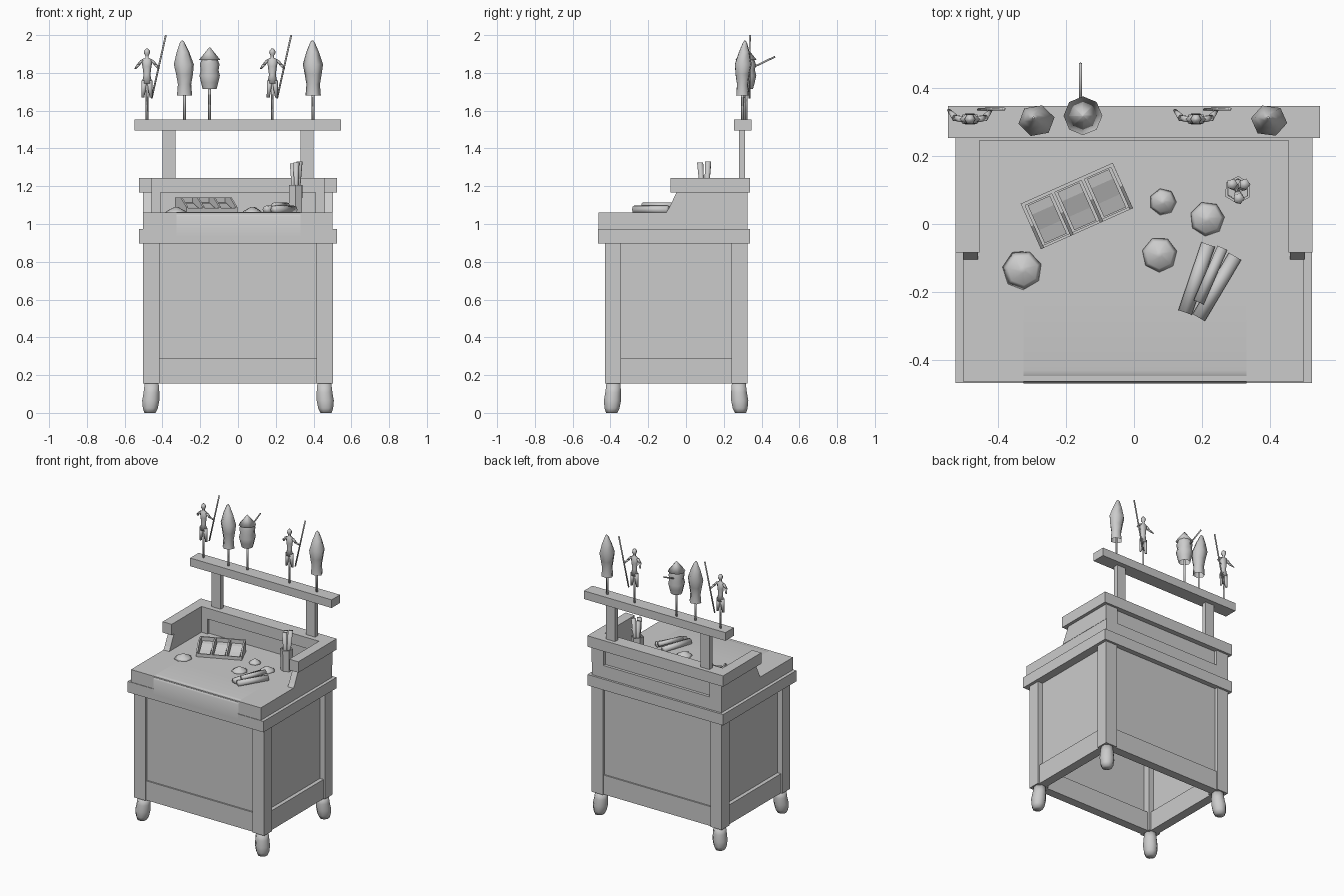
import bpy, bmesh, math
from mathutils import Vector, Matrix

if "Cube" in bpy.data.objects:
    bpy.data.objects.remove(bpy.data.objects["Cube"], do_unlink=True)

grey = bpy.data.materials.new("plain grey")
grey.use_nodes = True
COLOUR = (0.6, 0.6, 0.6, 1)
grey.diffuse_color = COLOUR
grey.node_tree.nodes["Principled BSDF"].inputs["Base Color"].default_value = COLOUR


def finish(name, bm, smooth=False):
    bmesh.ops.recalc_face_normals(bm, faces=bm.faces)
    mesh = bpy.data.meshes.new(name)
    for face in bm.faces:
        face.smooth = smooth
    bm.to_mesh(mesh)
    bm.free()
    mesh.materials.append(grey)
    obj = bpy.data.objects.new(name, mesh)
    bpy.context.collection.objects.link(obj)
    return obj


def box(name, x, y, z, place=None):
    """Box from (low, high) ranges, optionally moved by a matrix."""
    bm = bmesh.new()
    bmesh.ops.create_cube(bm, size=1)
    for v in bm.verts:
        v.co = [lo + (c + 0.5) * (hi - lo) for c, (lo, hi) in zip(v.co, (x, y, z))]
    if place:
        bm.transform(place)
    return finish(name, bm)


def prism(name, profile, x0, x1, place=None):
    """Extrude a (y, z) profile along x."""
    bm = bmesh.new()
    face = bm.faces.new([bm.verts.new((x0, y, z)) for y, z in profile])
    new = bmesh.ops.extrude_face_region(bm, geom=[face])["geom"]
    bmesh.ops.translate(bm, vec=(x1 - x0, 0, 0),
                        verts=[g for g in new if isinstance(g, bmesh.types.BMVert)])
    if place:
        bm.transform(place)
    return finish(name, bm)


def loft(name, rings, sides=6, smooth=True, cap=True, turn=0.0):
    """Skin rings of (centre, radius, flatness) along a path."""
    bm = bmesh.new()
    axis = Vector(rings[-1][0]) - Vector(rings[0][0])
    rot = Matrix() if axis.xy.length < 0.03 else axis.to_track_quat('Z', 'Y').to_matrix().to_4x4()
    loops = []
    for centre, r, flat in rings:
        angles = [turn + math.tau * i / sides for i in range(sides)]
        loops.append([bm.verts.new(Vector(centre) + rot @ Vector((r * math.cos(a), r * flat * math.sin(a), 0)))
                      for a in angles])
    for a, b in zip(loops, loops[1:]):
        for i in range(sides):
            j = (i + 1) % sides
            bm.faces.new((a[i], a[j], b[j], b[i]))
    if cap:
        bm.faces.new(loops[0])
        bm.faces.new(loops[-1])
    return finish(name, bm, smooth)


def rod(name, a, b, r, r2=None, sides=6):
    return loft(name, [(a, r, 1), (b, r2 or r, 1)], sides)


def lathe(name, x, y, profile, **kw):
    return loft(name, [((x, y, z), r, 1) for r, z in profile], **kw)


# Cabinet frame: posts, feet and side panels, hollow and open below
for s, side in ((-1, "right"), (1, "left")):
    out = sorted((s * 0.415, s * 0.503))
    for y0, y1, end, d in ((-0.43, -0.345, "front", -1), (0.24, 0.325, "back", 1)):
        box(f"{end}_{side}_post", out, (y0, y1), (0.155, 0.9))
        cx, cy = s * 0.46, (y0 + y1) / 2
        loft(f"{end}_{side}_foot", [((cx + s * k, cy + d * k, z), r, 1) for r, z, k in (
            (0.032, 0, 0.006), (0.043, 0.025, 0.004), (0.049, 0.065, 0.002),
            (0.045, 0.11, -0.002), (0.04, 0.155, -0.003))], 8, turn=math.pi / 8)
    box(f"{side}_panel", sorted((s * 0.45, s * 0.465)), (-0.345, 0.24), (0.28, 0.9))
    box(f"{side}_rail", sorted((s * 0.43, s * 0.492)), (-0.345, 0.24), (0.155, 0.29))
for end, d, yc in (("front", -1, -0.43), ("back", 1, 0.325)):
    box(f"{end}_panel", (-0.415, 0.415), sorted((yc - d * 0.035, yc - d * 0.02)), (0.28, 0.9))
    box(f"{end}_rail", (-0.415, 0.415), sorted((yc - d * 0.07, yc - d * 0.01)), (0.155, 0.29))

# Trim and desktop
box("middle_trim", (-0.525, 0.523), (-0.467, 0.34), (0.897, 0.973))
box("desktop", (-0.502, 0.5), (-0.463, 0.325), (0.973, 1.06))

# Raised sides and back around the desktop
for s, side in ((-1, "right"), (1, "left")):
    prism(f"{side}_desk_wall", [(-0.105, 1.06), (-0.09, 1.085), (-0.05, 1.167), (0.25, 1.167), (0.25, 1.06)],
          s * 0.458, s * 0.502)
    box(f"{side}_desk_back_post", sorted((s * 0.41, s * 0.502)), (0.25, 0.325), (1.06, 1.167))
    box(f"{side}_top_trim", sorted((s * 0.454, s * 0.524)), (-0.083, 0.245), (1.167, 1.243))
    box(f"{side}_shelf_upright", sorted((s * 0.33, s * 0.4)), (0.28, 0.312), (1.243, 1.5))
box("desk_back_panel", (-0.41, 0.41), (0.265, 0.305), (1.06, 1.167))
box("back_top_trim", (-0.525, 0.524), (0.245, 0.34), (1.167, 1.243))
box("shelf", (-0.547, 0.546), (0.253, 0.346), (1.496, 1.553))

# Paper draped over the front edge
path = [(0.19, 1.0625), (-0.2, 1.0625), (-0.43, 1.0625), (-0.46, 1.058), (-0.468, 1.04), (-0.469, 0.94)]
bm = bmesh.new()
rows = [[bm.verts.new((x, y, z)) for x in (-0.325, 0.33)] for y, z in path]
for a, b in zip(rows, rows[1:]):
    bm.faces.new((a[0], a[1], b[1], b[0]))
finish("paper", bm, True)

# Compartment tray with cards
place = Matrix.Translation((-0.168, 0.053, 1.06)) @ Matrix.Rotation(math.radians(24), 4, 'Z')
box("tray_base", (-0.148, 0.148), (-0.073, 0.073), (0, 0.012), place)
box("tray_back", (-0.148, 0.148), (0.063, 0.073), (0, 0.08), place)
box("tray_front", (-0.148, 0.148), (-0.073, -0.065), (0, 0.025), place)
for i in range(4):
    x = -0.143 + i * 0.0953
    prism(f"tray_divider_{i + 1}", [(-0.073, 0), (-0.073, 0.03), (0.0, 0.08), (0.07, 0.08), (0.07, 0)],
          x - 0.005, x + 0.005, place)
    if i < 3:
        prism(f"tray_filling_{i + 1}", [(-0.062, 0), (-0.062, 0.018), (-0.02, 0.03), (0.03, 0.05),
                                        (0.06, 0.055), (0.06, 0)], x + 0.012, x + 0.083, place)

# Brush cup
lathe("cup", 0.305, 0.1, [(0.039, 1.06), (0.041, 1.207), (0.033, 1.207), (0.031, 1.08)], smooth=False, turn=0.5)
for i, (dx, dy, top) in enumerate(((-0.012, 0.012, 1.32), (0.014, 0.012, 1.33), (0.002, -0.018, 1.325))):
    rod(f"brush_{i + 1}", (0.305 + dx * 0.4, 0.1 + dy * 0.4, 1.08), (0.305 + dx * 1.4, 0.1 + dy * 1.4, top),
        0.01, 0.017, 5)

# Powder heaps
for i, (x, y, r) in enumerate(((0.085, 0.065, 0.042), (0.215, 0.015, 0.054),
                               (0.075, -0.09, 0.055), (-0.327, -0.135, 0.06))):
    lathe(f"heap_{i + 1}", x, y, [(r, 1.06), (r * 0.75, 1.072), (r * 0.15, 1.09)], sides=7, turn=i)

# Scrolls
for i, (x0, y0, x1, y1, z, r) in enumerate(((0.15, -0.26, 0.218, -0.06, 1.076, 0.021),
                                            (0.19, -0.275, 0.297, -0.095, 1.076, 0.021),
                                            (0.19, -0.23, 0.26, -0.07, 1.098, 0.016))):
    rod(f"scroll_{i + 1}", (x0, y0, z), (x1, y1, z), r, sides=8)


# Stick figures holding staffs
def figure(name, x):
    y = 0.308
    rod(f"{name}_stick", (x, y, 1.55), (x, y, 1.76), 0.007, sides=4)
    loft(f"{name}_torso", [((x, y, z), r, f) for z, r, f in (
        (1.745, 0.027, 0.7), (1.79, 0.018, 0.8), (1.835, 0.024, 0.7), (1.87, 0.03, 0.5),
        (1.88, 0.009, 1), (1.892, 0.009, 1), (1.905, 0.017, 1), (1.918, 0.015, 1), (1.93, 0.004, 1))])
    for s in (-1, 1):
        part = "left" if s > 0 else "right"
        rod(f"{name}_{part}_leg", (x + s * 0.013, y, 1.76), (x + s * 0.022, y, 1.67), 0.016, 0.008)
        elbow = (x + s * 0.044, y + 0.004, 1.845)
        rod(f"{name}_{part}_upper_arm", (x + s * 0.025, y, 1.868), elbow, 0.01, 0.009)
        rod(f"{name}_{part}_forearm", elbow, (x + s * 0.062, y + 0.026, 1.82), 0.011, 0.005)
    rod(f"{name}_staff", (x + 0.025, 0.336, 1.665), (x + 0.1, 0.338, 2.0), 0.005, sides=5)


figure("first_figure", -0.482)
figure("second_figure", 0.182)

# Hooded puppets
for name, x, turn, lean in (("first_hood", -0.283, 0.2, -0.012), ("second_hood", 0.398, 0.9, -0.004)):
    rod(f"{name}_stick", (x, 0.3, 1.55), (x, 0.3, 1.74), 0.008, sides=4)
    loft(name, [((x + lean * k, 0.3 + 0.012 * k, z), r, 0.88) for z, r, k in (
        (1.68, 0.041, 0), (1.74, 0.036, 0), (1.79, 0.045, 0), (1.845, 0.054, 0.3),
        (1.91, 0.034, 0.7), (1.96, 0.013, 1), (1.972, 0.003, 1))], cap=False, turn=turn)

# Puppet with a wide hat and a spear
x, y = -0.15, 0.318
rod("hat_puppet_stick", (x, y, 1.55), (x, y, 1.76), 0.008, sides=4)
lathe("hat_puppet_body", x, y, [(0.037, 1.715), (0.046, 1.75), (0.054, 1.785), (0.047, 1.815),
                                (0.052, 1.845), (0.038, 1.885)], sides=8, cap=False)
lathe("hat", x, y, [(0.057, 1.868), (0.003, 1.935)], sides=8)
rod("spear", (-0.157, y, 1.812), (-0.157, 0.472, 1.886), 0.005, sides=5)
